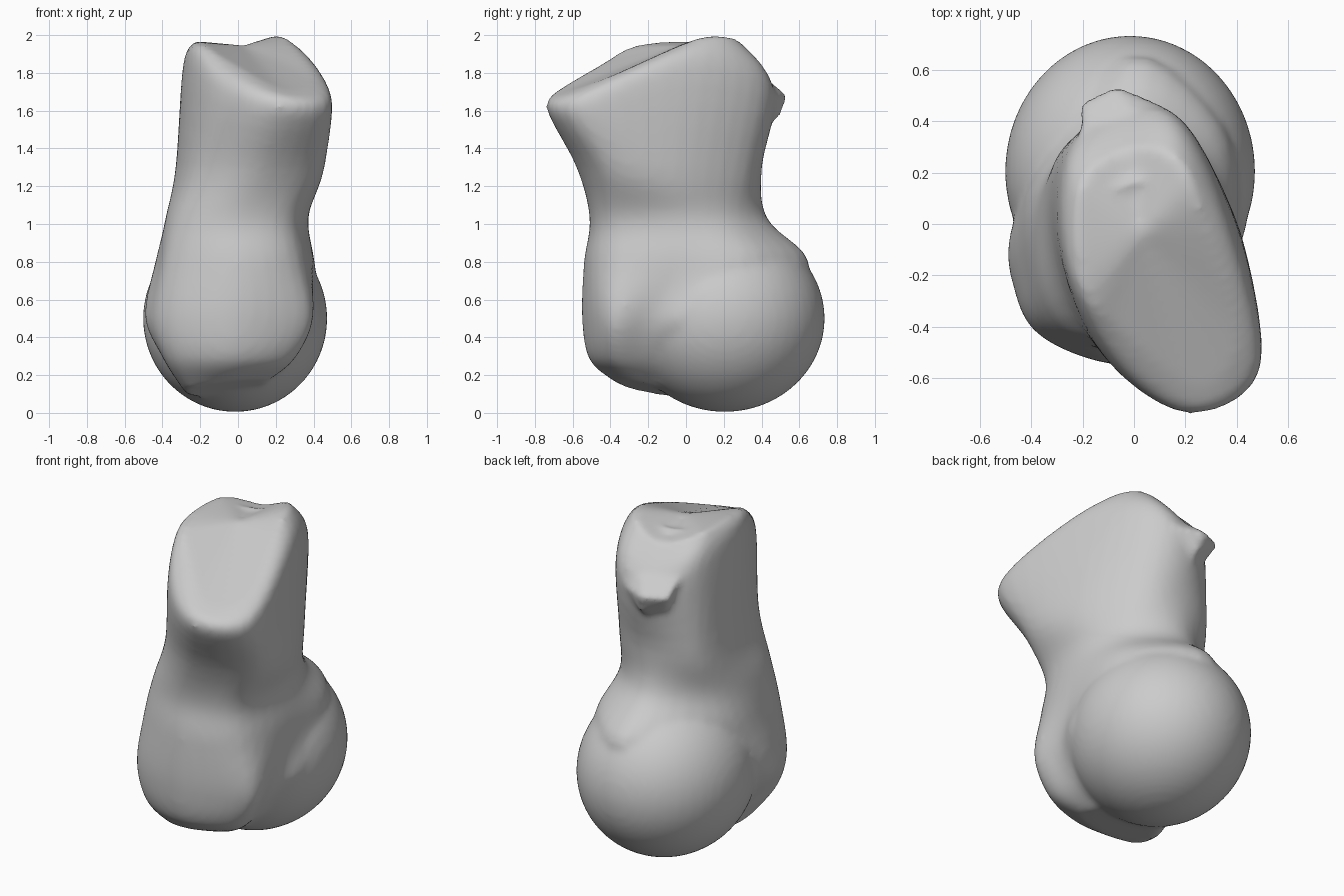
import bpy, bmesh
from mathutils import Vector, Matrix

if "Cube" in bpy.data.objects:
    bpy.data.objects.remove(bpy.data.objects["Cube"])

# body cross-sections: height, then front, front-left, left, back-left, back, back-right, right, front-right
RINGS = [
    (0.28, (-.02, -.51), (-.30, -.43), (-.39, -.28), (-.33, 0), (0, .30), (.26, .05), (.28, -.20), (.27, -.40)),
    (0.50, (0, -.55), (-.33, -.46), (-.46, -.28), (-.45, .02), (0, .55), (.42, .10), (.38, -.18), (.37, -.42)),
    (0.80, (0, -.54), (-.32, -.43), (-.415, -.22), (-.40, .18), (-.02, .65), (.35, .38), (.40, -.04), (.32, -.42)),
    (1.03, (0, -.51), (-.28, -.41), (-.38, -.15), (-.33, .20), (-.03, .43), (.25, .28), (.37, -.03), (.30, -.41)),
    (1.30, (.12, -.58), (-.19, -.43), (-.32, -.06), (-.29, .28), (-.04, .40), (.22, .32), (.42, -.05), (.43, -.43)),
]
# slanted rim and the inner edge of the top facet
RIM = [(.22, -.74, 1.62), (-.08, -.55, 1.72), (-.265, -.18, 1.86), (-.265, .25, 1.80),
       (-.05, .46, 1.67), (.19, .40, 1.77), (.38, 0, 1.83), (.495, -.56, 1.63)]
CREST = [(.24, -.64, 1.71), (-.05, -.42, 1.86), (-.19, -.25, 1.95), (-.22, .13, 1.965),
         (-.03, .29, 1.91), (.16, .26, 1.985), (.26, .06, 1.98), (.41, -.45, 1.76)]


def spline(a, b, c, d, t):
    return 0.5 * (2 * b + (c - a) * t + (2 * a - 5 * b + 4 * c - d) * t * t
                  + (3 * b - a - 3 * c + d) * t ** 3)


def smooth_loop(pts, n=5):
    m = len(pts)
    return [spline(pts[i - 1], pts[i], pts[(i + 1) % m], pts[(i + 2) % m], k / n)
            for i in range(m) for k in range(n)]


def smooth_column(pts, n=5):
    p = [pts[0]] + pts + [pts[-1]]
    out = [spline(p[i], p[i + 1], p[i + 2], p[i + 3], k / n)
           for i in range(len(pts) - 1) for k in range(n)]
    return out + [pts[-1]]


bm = bmesh.new()

# lofted body, its underside sloping down towards the ball
rings = [[Vector((x, y, r[0])) for x, y in r[1:]] for r in RINGS]
mid = Vector((-.09, -.16, .12))
bottom = []
for v in rings[0]:
    d = (v - mid) * .62
    bottom.append(Vector((mid.x + d.x, mid.y + d.y, mid.z - .2 * d.y + .12 * d.x)))
rings = [bottom] + rings + [[Vector(v) for v in RIM], [Vector(v) for v in CREST]]
loops = [smooth_loop(r) for r in rings]
columns = [smooth_column([lp[i] for lp in loops]) for i in range(len(loops[0]))]
grid = [[bm.verts.new(p) for p in col] for col in columns]
n = len(grid)
top = bm.verts.new((.03, -.04, 1.945))
base = bm.verts.new(mid)
for i in range(n):
    a, b = grid[i], grid[(i + 1) % n]
    for j in range(len(a) - 1):
        bm.faces.new((a[j], a[j + 1], b[j + 1], b[j]))
    bm.faces.new((a[-1], top, b[-1]))
    bm.faces.new((b[0], base, a[0]))

# ball at the lower back, slightly long from front to back
bmesh.ops.create_uvsphere(bm, u_segments=48, v_segments=32, radius=1,
                          matrix=Matrix.Translation((-.015, .205, .50))
                          @ Matrix.Diagonal((.488, .53, .495, 1)))

# back facet running from the crest down to a small spur
spur = [bm.verts.new(p) for p in ((-.20, .10, 1.945), (.16, .20, 1.95), (-.22, .47, 1.68), (-.07, .54, 1.68),
                                  (.10, .47, 1.69), (-.04, .50, 1.57), (-.10, .34, 1.45), (.10, .34, 1.55))]
bmesh.ops.convex_hull(bm, input=spur)
bmesh.ops.recalc_face_normals(bm, faces=bm.faces)

mesh = bpy.data.meshes.new("bone_end")
bm.to_mesh(mesh)
bm.free()
bone = bpy.data.objects.new("bone_end", mesh)
bpy.context.collection.objects.link(bone)

# fuse the parts and soften the creases
rm = bone.modifiers.new("fuse", 'REMESH')
rm.mode = 'VOXEL'
rm.voxel_size = .02
rm.use_smooth_shade = True
sm = bone.modifiers.new("soften", 'SMOOTH')
sm.factor = .5
sm.iterations = 8
